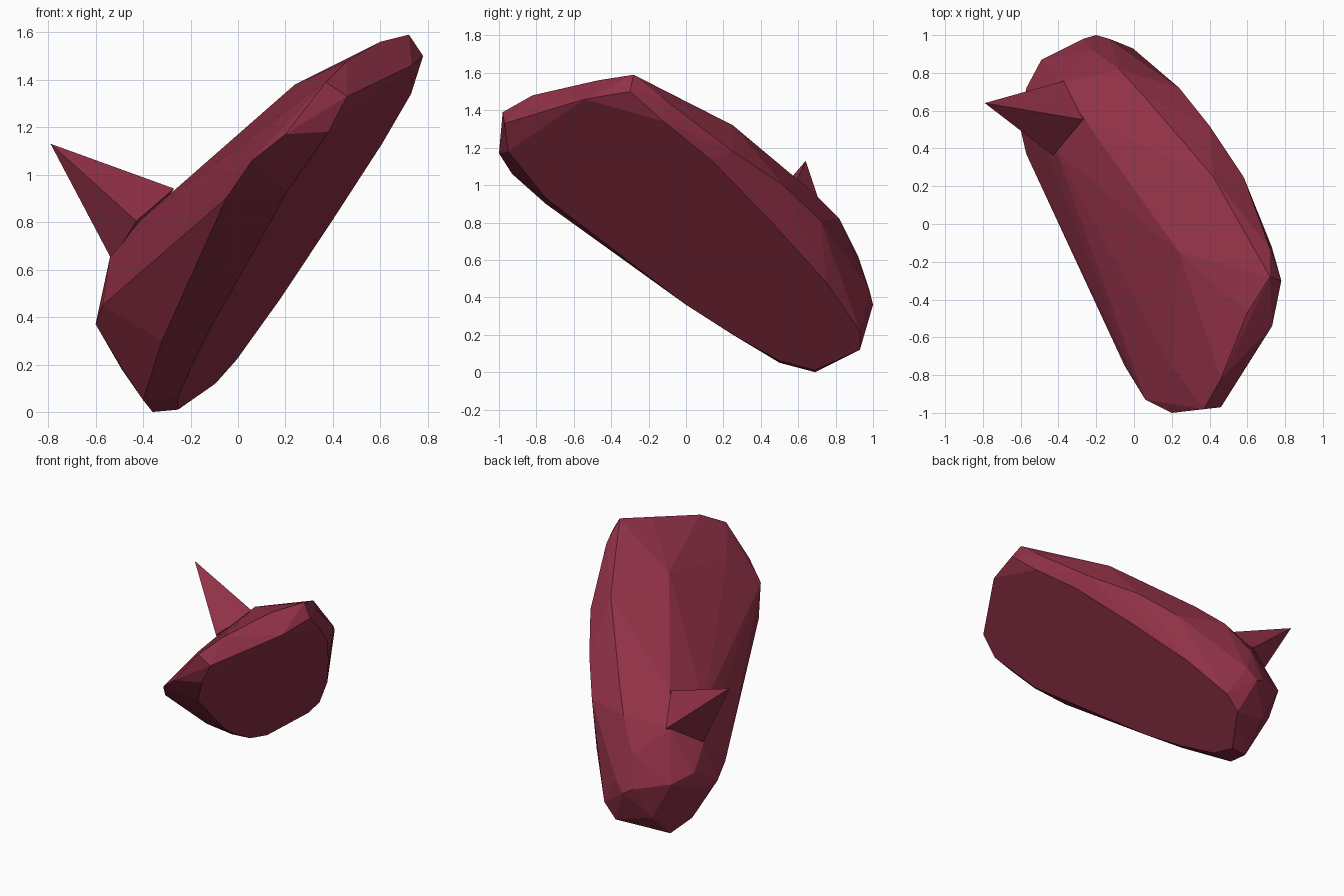
import bpy, bmesh
from mathutils import Vector, Matrix

if "Cube" in bpy.data.objects:
    bpy.data.objects.remove(bpy.data.objects["Cube"])

mat = bpy.data.materials.new("dark_red")
mat.diffuse_color = (0.28, 0.03, 0.062, 1)
mat.use_nodes = True
mat.node_tree.nodes["Principled BSDF"].inputs["Base Color"].default_value = mat.diffuse_color


def finish(bm, name):
    bmesh.ops.recalc_face_normals(bm, faces=bm.faces)
    me = bpy.data.meshes.new(name)
    bm.to_mesh(me)
    bm.free()
    me.materials.append(mat)
    ob = bpy.data.objects.new(name, me)
    bpy.context.collection.objects.link(ob)


# Flat cut face: outline given as (y, z), x solved from the tilted plane
def on_plane(y, z):
    return ((0.166 * y + 0.594 * z - 0.289) / 0.668, y, z)


rim = [(.69, .01), (.93, .12), (.93, .22), (.75, .48), (.45, .81),
       (.14, 1.13), (-.12, 1.34), (-.54, 1.46), (-.95, 1.18), (-.75, .93),
       (-.35, .64), (0, .36), (.25, .2), (.5, .06)]

# Lower left bevel beside the cut face
bevel = [(.46, -.97, 1.33), (.2, -1, 1.17), (.06, -.93, 1.06), (-.05, -.75, .9),
         (-.19, -.35, .64), (-.32, .1, .3), (-.4, .5, .05), (-.36, .69, 0)]

# Rounded back of the stone: thin at the upper end, thick at the lower end
back = [
    # ridge beside the cut face
    (.78, -.3, 1.5), (.72, -.28, 1.59), (.72, -.13, 1.47), (.58, .25, 1.18),
    (.4, .52, 1.0), (.24, .72, .81), (-.13, .98, .44),
    # crest
    (.6, -.47, 1.56), (.46, -.82, 1.48), (.37, -.98, 1.39), (.42, .25, 1.32),
    (.18, .5, 1.1), (.05, .68, .96), (-.08, .82, .82), (-.22, .92, .62),
    # middle of the back
    (.24, -.15, 1.38), (.2, -.75, 1.27), (-.08, .25, 1.06), (-.26, .55, .94),
    (-.41, .38, .81), (-.4, .74, .77), (-.54, .57, .65),
    # left side and blunt lower end
    (-.21, -.35, .72), (-.31, -.1, .6), (-.42, .1, .5), (-.57, .37, .45),
    (-.6, .5, .37), (-.57, .68, .36), (-.57, .72, .5), (-.49, .87, .45),
    (-.2, 1, .36), (-.49, .55, .18), (-.35, .88, .18), (-.27, .98, .4),
]
bm = bmesh.new()
for p in [on_plane(*r) for r in rim] + bevel + back:
    bm.verts.new(p)
bmesh.ops.convex_hull(bm, input=bm.verts)
loose = [v for v in bm.verts if not v.link_faces]
bmesh.ops.delete(bm, geom=loose, context='VERTS')
bmesh.ops.dissolve_limit(bm, angle_limit=0.05, verts=bm.verts, edges=bm.edges)
finish(bm, "stone_body")

# Four-sided spike on the back
base, tip = Vector((-.4, .56, .79)), Vector((-.79, .64, 1.13))
az = (tip - base).normalized()
ay = az.cross(Vector((.14, -.01, .14))).normalized()
ax = ay.cross(az)
rot = Matrix((ax, ay, az)).transposed().to_4x4()
bm = bmesh.new()
bmesh.ops.create_cone(bm, cap_ends=True, segments=4, radius1=.2, radius2=0,
                      depth=(tip - base).length,
                      matrix=Matrix.Translation((base + tip) / 2) @ rot)
bmesh.ops.remove_doubles(bm, verts=bm.verts, dist=1e-4)
finish(bm, "spike")
